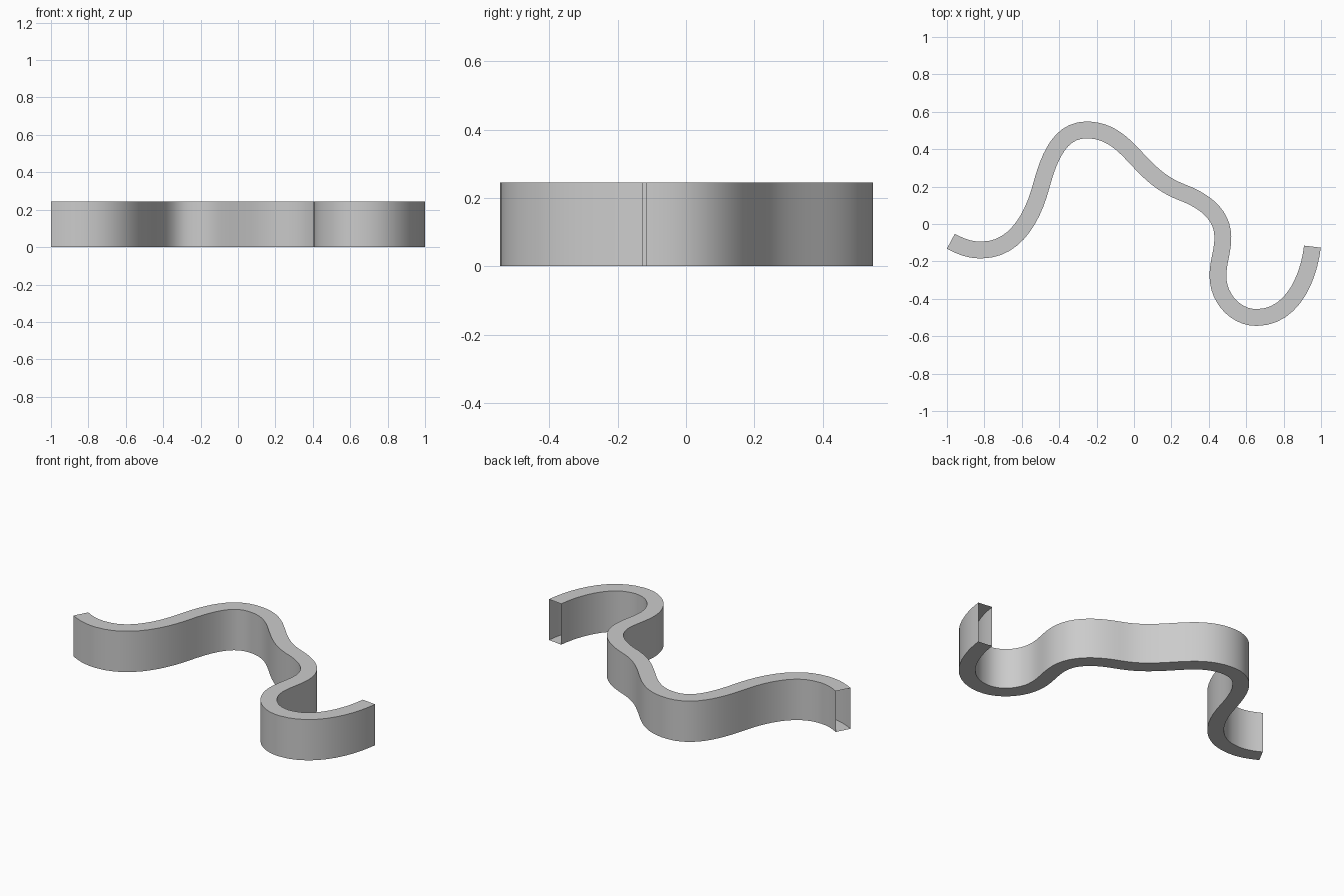
import bpy, bmesh
from mathutils import Vector
from mathutils.geometry import interpolate_bezier

if "Cube" in bpy.data.objects:
    bpy.data.objects.remove(bpy.data.objects["Cube"])

HEIGHT, WIDTH, STEPS = 0.245, 0.09, 12

# Centre line seen from above: x, y and direction of travel
knots = [
    (-0.979, -0.092, 0.88, -0.47),
    (-0.815, -0.139, 1, 0),
    (-0.497, 0.20, 0.27, 1),
    (-0.255, 0.503, 1, 0),
    (0.0, 0.365, 0.7, -0.75),
    (0.26, 0.168, 1, -0.38),
    (0.475, -0.07, 0, -1),
    (0.449, -0.28, 0, -1),
    (0.655, -0.5, 1, 0),
    (0.954, -0.121, 0.12, 1),
]

path = []
for a, b in zip(knots, knots[1:]):
    p, q = Vector((a[0], a[1], 0)), Vector((b[0], b[1], 0))
    h = (q - p).length * 0.38
    ta, tb = Vector((a[2], a[3], 0)).normalized(), Vector((b[2], b[3], 0)).normalized()
    pts = interpolate_bezier(p, p + ta * h, q - tb * h, q, STEPS)
    path += pts if not path else pts[1:]

# Sweep an open-ended rectangular tube along the path
bm = bmesh.new()
rings = []
for i, c in enumerate(path):
    t = path[min(i + 1, len(path) - 1)] - path[max(i - 1, 0)]
    if i == 0:
        t = Vector((knots[0][2], knots[0][3], 0))
    if i == len(path) - 1:
        t = Vector((knots[-1][2], knots[-1][3], 0))
    side = Vector((-t.y, t.x, 0)).normalized() * WIDTH / 2
    rings.append([bm.verts.new((c.x + s * side.x, c.y + s * side.y, z))
                  for s, z in ((1, 0), (-1, 0), (-1, HEIGHT), (1, HEIGHT))])
for r, n in zip(rings, rings[1:]):
    for k in range(4):
        j = (k + 1) % 4
        bm.faces.new((r[k], n[k], n[j], r[j]))
bmesh.ops.recalc_face_normals(bm, faces=bm.faces)

mesh = bpy.data.meshes.new("wavy_strip")
bm.to_mesh(mesh)
bm.free()
strip = bpy.data.objects.new("wavy_strip", mesh)
bpy.context.collection.objects.link(strip)

# Smooth sides with crisp long edges
bpy.context.view_layer.objects.active = strip
strip.select_set(True)
bpy.ops.object.shade_smooth_by_angle(angle=0.7)
